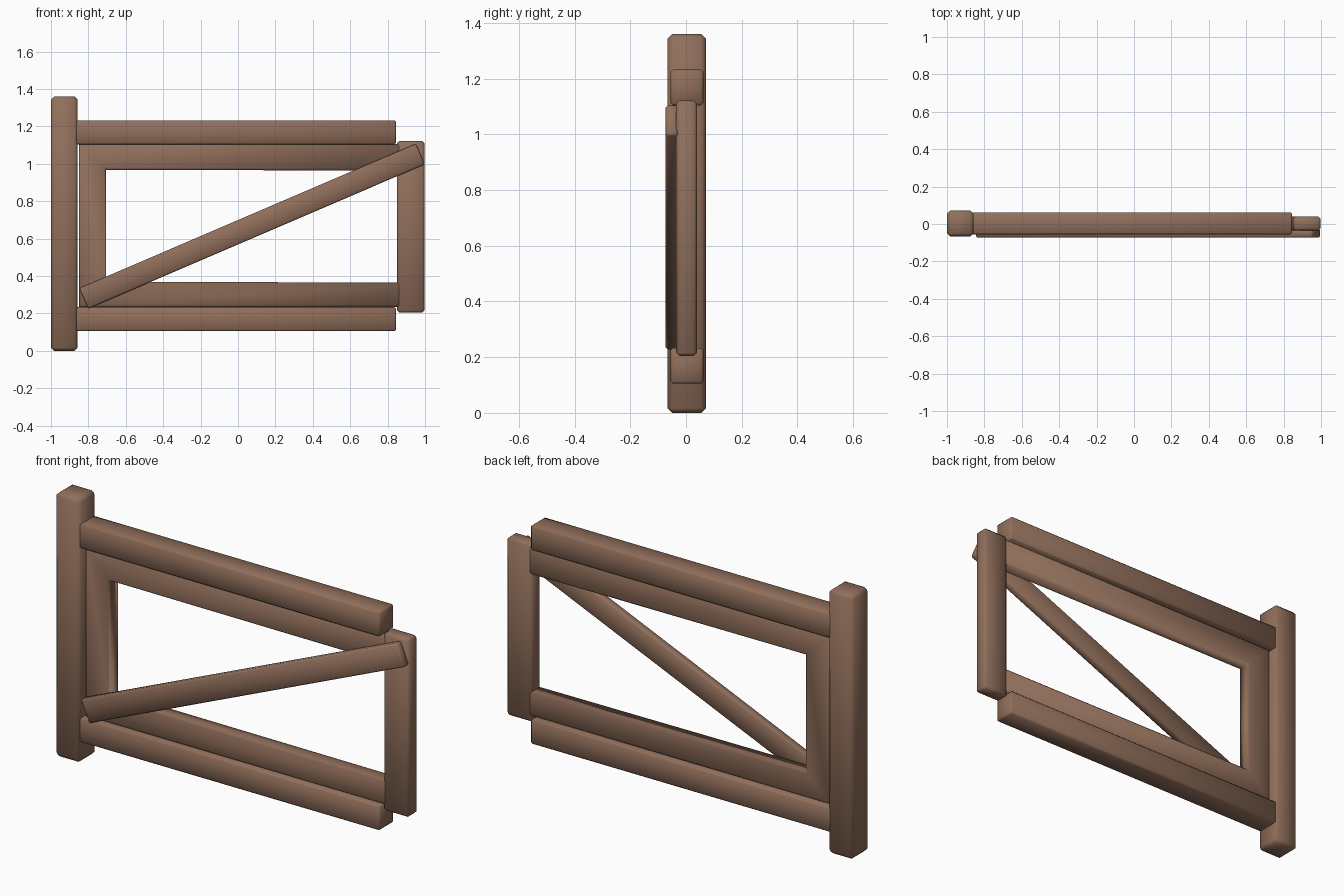
import bpy, bmesh, math
from mathutils import Matrix, Vector

if "Cube" in bpy.data.objects:
    bpy.data.objects.remove(bpy.data.objects["Cube"])

wood = bpy.data.materials.new("brown wood")
wood.diffuse_color = (0.28, 0.158, 0.104, 1)
wood.use_nodes = True
wood.node_tree.nodes["Principled BSDF"].inputs["Base Color"].default_value = wood.diffuse_color


def finish(name, bm):
    bmesh.ops.recalc_face_normals(bm, faces=bm.faces)
    mesh = bpy.data.meshes.new(name)
    bm.to_mesh(mesh)
    bm.free()
    mesh.materials.append(wood)
    for p in mesh.polygons:
        p.use_smooth = True
    obj = bpy.data.objects.new(name, mesh)
    bpy.context.collection.objects.link(obj)
    return obj


def beam(name, x, y, z, bevel=0.015, tilt=0.0):
    """Chamfered timber spanning the given ranges, tilted about y."""
    bm = bmesh.new()
    bmesh.ops.create_cube(bm, size=1)
    size = [b - a for a, b in (x, y, z)]
    mid = Vector([(a + b) / 2 for a, b in (x, y, z)])
    bmesh.ops.scale(bm, vec=size, verts=bm.verts)
    bmesh.ops.bevel(bm, geom=bm.edges[:], offset=bevel, segments=1,
                    affect='EDGES', profile=0.5)
    bmesh.ops.transform(bm, matrix=Matrix.Translation(mid) @ Matrix.Rotation(tilt, 4, 'Y'),
                        verts=bm.verts)
    return finish(name, bm)


# hinge post and the two fixed rails
beam("hinge_post", (-1.0, -0.857), (-0.066, 0.072), (0, 1.36), 0.017)
beam("upper_rail", (-0.875, 0.845), (-0.055, 0.062), (1.104, 1.232), 0.008)
beam("lower_rail", (-0.875, 0.845), (-0.055, 0.062), (0.105, 0.233), 0.008)

# closing stile of the gate
beam("end_stile", (0.85, 0.997), (-0.035, 0.04), (0.204, 1.122), 0.012)

# mitred U frame: outer and inner corner points swept with a chamfered section
outer = [(0.9, 1.105), (-0.85, 1.105), (-0.85, 0.235), (0.9, 0.235)]
inner = [(0.9, 0.963), (-0.705, 0.968), (-0.705, 0.37), (0.9, 0.364)]
y0, y1, c = -0.034, 0.039, 0.01
section = [(0, y0 + c), (0.08, y0), (0.92, y0), (1, y0 + c),
           (1, y1 - c), (0.92, y1), (0.08, y1), (0, y1 - c)]
bm = bmesh.new()
rings = []
for (ox, oz), (ix, iz) in zip(outer, inner):
    rings.append([bm.verts.new((ox + (ix - ox) * t, y, oz + (iz - oz) * t))
                  for t, y in section])
n = len(section)
for a, b in zip(rings, rings[1:]):
    for i in range(n):
        j = (i + 1) % n
        bm.faces.new((a[i], a[j], b[j], b[i]))
bm.faces.new(rings[0])
bm.faces.new(rings[-1])
finish("gate_frame", bm)

# diagonal brace on the front
p, q = Vector((-0.825, 0.28)), Vector((0.975, 1.052))
d, m = q - p, (p + q) / 2
h = d.length / 2
beam("diagonal_brace", (m.x - h, m.x + h), (-0.073, -0.028),
     (m.y - 0.06, m.y + 0.06), 0.008, -math.atan2(d.y, d.x))
